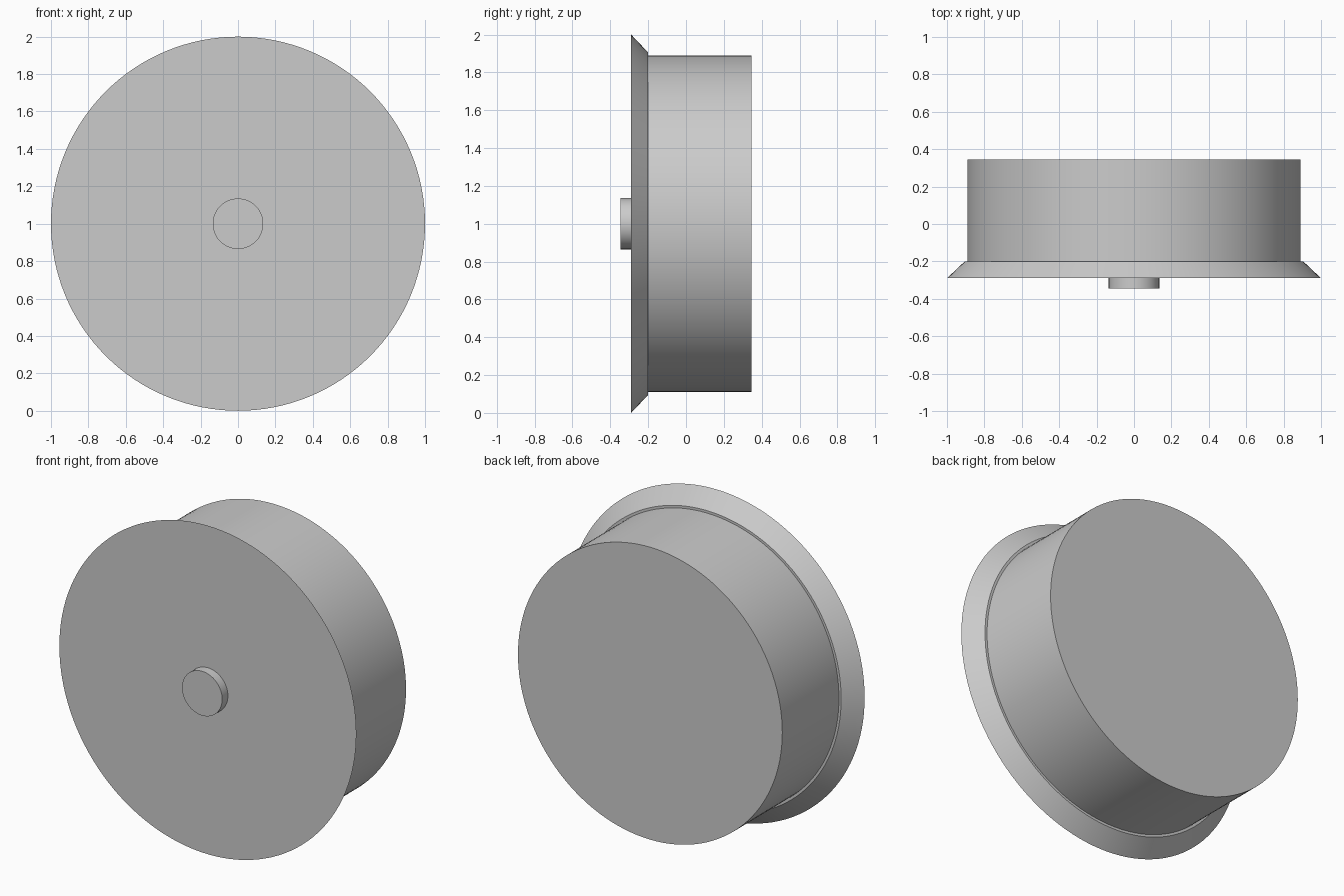
import bpy
import math

cube = bpy.data.objects.get("Cube")
if cube:
    bpy.data.objects.remove(cube, do_unlink=True)

SEGMENTS = 128
CENTRE_Z = 1.0

grey = bpy.data.materials.new("plain_grey")
grey.use_nodes = True
colour = (0.6, 0.6, 0.6, 1.0)
grey.diffuse_color = colour
grey.node_tree.nodes["Principled BSDF"].inputs["Base Color"].default_value = colour


def disc(name, front_radius, back_radius, front_y, back_y):
    """Closed round part whose axis runs from front to back."""
    bpy.ops.mesh.primitive_cone_add(
        vertices=SEGMENTS, radius1=front_radius, radius2=back_radius,
        depth=back_y - front_y, end_fill_type='NGON',
        location=(0, (front_y + back_y) / 2, CENTRE_Z),
        rotation=(-math.pi / 2, 0, 0))
    part = bpy.context.object
    part.name = name
    part.data.materials.append(grey)
    bpy.ops.object.shade_smooth_by_angle(angle=math.radians(30))
    return part


# Drum, bevelled front flange and small centre knob
disc("drum_body", 0.89, 0.89, -0.2, 0.345)
disc("front_flange", 1.0, 0.905, -0.29, -0.2)
disc("centre_knob", 0.135, 0.135, -0.345, -0.29)
